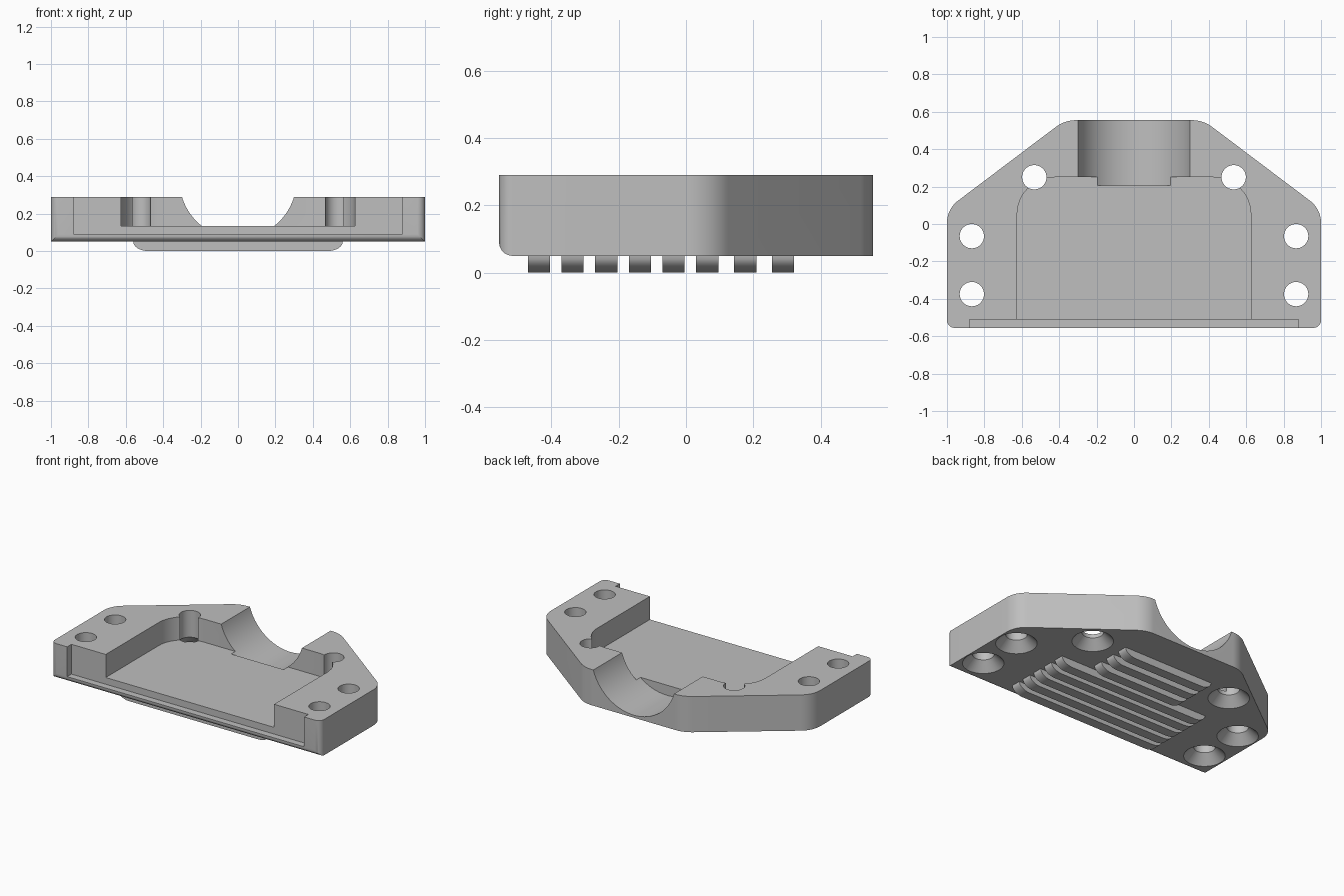
import bpy
import bmesh
from math import sin, cos, tan, pi
from mathutils import Vector

cube = bpy.data.objects.get("Cube")
if cube:
    bpy.data.objects.remove(cube, do_unlink=True)

BOTTOM, FLOOR, TOP = 0.05, 0.135, 0.29
FRONT, BACK = -0.555, 0.555

grey = bpy.data.materials.new("plain grey")
grey.use_nodes = True
grey.diffuse_color = (0.52, 0.52, 0.52, 1)
grey.node_tree.nodes["Principled BSDF"].inputs["Base Color"].default_value = grey.diffuse_color


def rounded(corners, steps=12):
    """Outline from (u, v, radius) corners, each replaced by a tangent arc."""
    out = []
    for i, (u, v, r) in enumerate(corners):
        p = Vector((u, v))
        if not r:
            out.append(p)
            continue
        a = (Vector(corners[i - 1][:2]) - p).normalized()
        b = (Vector(corners[(i + 1) % len(corners)][:2]) - p).normalized()
        half = a.angle(b) / 2
        start, end = p + a * (r / tan(half)), p + b * (r / tan(half))
        centre = p + (a + b).normalized() * (r / sin(half))
        sweep = pi - 2 * half
        for k in range(steps + 1):
            t = k / steps
            d = ((start - centre) * sin((1 - t) * sweep) + (end - centre) * sin(t * sweep)) / sin(sweep)
            out.append(centre + d)
    return out


def mirrored(corners):
    return corners + [(-u, v, r) for u, v, r in reversed(corners)]


def circle(u, v, r, n=64):
    return [Vector((u + r * cos(2 * pi * k / n), v + r * sin(2 * pi * k / n))) for k in range(n)]


def loft(name, rings):
    """Closed solid through rings of matching points, capped at both ends."""
    bm = bmesh.new()
    loops = [[bm.verts.new(p) for p in ring] for ring in rings]
    n = len(loops[0])
    for low, high in zip(loops, loops[1:]):
        for i in range(n):
            j = (i + 1) % n
            bm.faces.new((low[i], low[j], high[j], high[i]))
    bm.faces.new(loops[0])
    bm.faces.new(loops[-1])
    bmesh.ops.recalc_face_normals(bm, faces=bm.faces)
    mesh = bpy.data.meshes.new(name)
    bm.to_mesh(mesh)
    bm.free()
    mesh.materials.append(grey)
    obj = bpy.data.objects.new(name, mesh)
    bpy.context.collection.objects.link(obj)
    return obj


def prism(name, outline, lo, hi, axis="z"):
    place = {"x": lambda p, w: (w, p.x, p.y),
             "y": lambda p, w: (p.x, w, p.y),
             "z": lambda p, w: (p.x, p.y, w)}[axis]
    return loft(name, [[place(p, w) for p in outline] for w in (lo, hi)])


def boolean(target, cutter, operation="DIFFERENCE"):
    mod = target.modifiers.new("cut", "BOOLEAN")
    mod.operation, mod.solver, mod.object = operation, "EXACT", cutter
    bpy.context.view_layer.objects.active = target
    bpy.ops.object.modifier_apply(modifier=mod.name)
    bpy.data.objects.remove(cutter, do_unlink=True)


def smooth(obj):
    bpy.ops.object.select_all(action="DESELECT")
    obj.select_set(True)
    bpy.context.view_layer.objects.active = obj
    bpy.ops.object.shade_smooth_by_angle(angle=pi / 6)


# Housing block with a tapered back
housing = prism("housing", rounded(mirrored([
    (1, FRONT, 0.04), (1, 0.08, 0.15), (0.37, BACK, 0.18)])), BOTTOM, TOP)

# Rounded lower front edge
boolean(housing, prism("edge_cutter", rounded([
    (FRONT, BOTTOM, 0.04), (1, BOTTOM, 0), (1, 1, 0), (FRONT, 1, 0)]), -2, 2, "x"), "INTERSECT")

# Main pocket, open at the front
boolean(housing, prism("pocket_cutter", rounded(mirrored([
    (0.625, -1, 0), (0.625, 0.25, 0.2)])), FLOOR, 1))

# Shallow step along the front
boolean(housing, prism("step_cutter", rounded(mirrored([
    (0.88, -1, 0), (0.88, -0.51, 0)])), 0.09, 1))

# Round channel through the back wall
boolean(housing, prism("channel_cutter", circle(0, 0.38, 0.313, 96), 0.205, 1, "y"))

# Countersunk screw holes
HOLE, SINK = 0.065, 0.125
sections = [(SINK + 0.01, BOTTOM - 0.01), (HOLE, BOTTOM + SINK - HOLE), (HOLE, 1)]
for x, y in ((0.867, -0.065), (0.867, -0.375), (0.533, 0.25)):
    for side in (-1, 1):
        boolean(housing, loft("hole_cutter", [
            [(p.x, p.y, z) for p in circle(side * x, y, r, 48)] for r, z in sections]))
smooth(housing)

# Ribs under the base: five long, three short, with curved ends
rib_starts = (-0.47, -0.37, -0.27, -0.17, -0.07, 0.03, 0.143, 0.255)
for i, y in enumerate(rib_starts):
    half = 0.56 if i < 5 else 0.335
    end = [(half - 0.08 * (1 - cos(a)), BOTTOM * (1 - sin(a)), 0)
           for a in [k * pi / 16 for k in range(9)]]
    rib = prism(f"rib_{i + 1}", rounded(mirrored(end)), y, y + 0.066, "y")
    smooth(rib)
